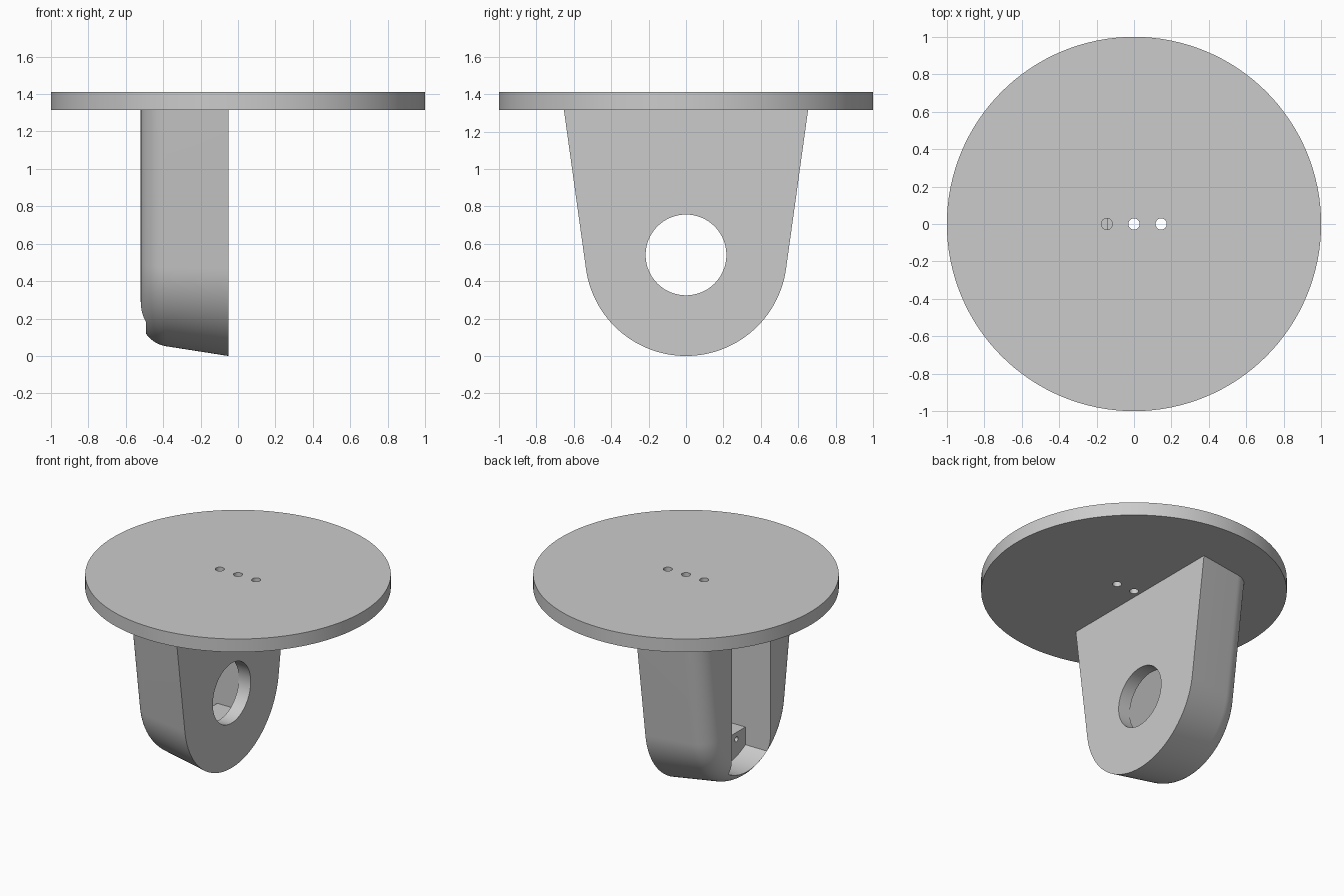
import bpy, bmesh
from math import sin, cos, pi, radians, tan, sqrt, asin

if "Cube" in bpy.data.objects:
    bpy.data.objects.remove(bpy.data.objects["Cube"])

DISC_Z, TOP_Z = 1.315, 1.41
CENTRE_Z = 0.54          # centre of the rounded end and of the bore
TAPER = radians(7.9)     # lean of the bracket sides
DRAFT = radians(8.9)     # narrowing towards the open side
FRONT_X, OPEN_X = -0.05, -0.52
SLOT = 0.22              # half width of the slot

grey = bpy.data.materials.new("plain grey")
grey.use_nodes = True
colour = (0.6, 0.6, 0.6, 1)
grey.diffuse_color = colour
grey.node_tree.nodes["Principled BSDF"].inputs["Base Color"].default_value = colour


def loft(name, rings):
    """Skin a list of closed rings and cap both ends."""
    bm = bmesh.new()
    rows = [[bm.verts.new(p) for p in ring] for ring in rings]
    n = len(rows[0])
    for a, b in zip(rows, rows[1:]):
        for i in range(n):
            j = (i + 1) % n
            bm.faces.new((a[i], a[j], b[j], b[i]))
    bm.faces.new(rows[0])
    bm.faces.new(rows[-1])
    bmesh.ops.recalc_face_normals(bm, faces=bm.faces)
    mesh = bpy.data.meshes.new(name)
    bm.to_mesh(mesh)
    bm.free()
    mesh.materials.append(grey)
    obj = bpy.data.objects.new(name, mesh)
    bpy.context.collection.objects.link(obj)
    return obj


def prism(name, outline, x0, x1):
    return loft(name, [[(x, y, z) for y, z in outline] for x in (x0, x1)])


def circle(r, cy, cz, n):
    return [(cy + r * cos(2 * pi * i / n), cz + r * sin(2 * pi * i / n)) for i in range(n)]


def upright(name, r, y, z0, z1, n):
    return loft(name, [[(a, b, z) for a, b in circle(r, y, 0, n)] for z in (z0, z1)])


def activate(obj):
    bpy.ops.object.select_all(action="DESELECT")
    obj.select_set(True)
    bpy.context.view_layer.objects.active = obj


def cut(obj, cutter):
    activate(obj)
    mod = obj.modifiers.new("cut", "BOOLEAN")
    mod.operation, mod.solver, mod.object = "DIFFERENCE", "EXACT", cutter
    bpy.ops.object.modifier_apply(modifier=mod.name)
    bpy.data.objects.remove(cutter)


def tongue(r, x, n=64):
    """Tapered outline with a round lower end of radius r."""
    pts = []
    for i in range(n + 1):
        a = -TAPER - (pi - 2 * TAPER) * i / n
        pts.append((x, r * cos(a), CENTRE_Z + r * sin(a)))
    top = DISC_Z + 0.005
    half = pts[0][1] + (top - pts[0][2]) * tan(TAPER)
    return [(x, half, top)] + pts + [(x, -half, top)]


# Round top plate with three screw holes
top_plate = upright("top_plate", 1, 0, DISC_Z, TOP_Z, 128)
for y in (-0.145, 0, 0.145):
    cut(top_plate, upright("screw_cutter", 0.03, y, 1, 2, 32))

# Bracket body: drafted sides and a rounded edge on the open side
fillet, steps = 0.16, 12
mid_x = OPEN_X + fillet
edge_x = mid_x - fillet * sin(DRAFT)
edge_r = CENTRE_Z + (edge_x - FRONT_X) * tan(DRAFT)
mid_r = edge_r - fillet * cos(DRAFT)
rings = [tongue(CENTRE_Z, FRONT_X)]
for i in range(steps + 1):
    a = DRAFT + (pi / 2 - DRAFT) * i / steps
    rings.append(tongue(mid_r + fillet * cos(a), mid_x - fillet * sin(a)))
bracket = loft("bracket", rings)

# Slot with a curved floor, leaving a raised step behind the wall
floor_r, step_x, step_z = 0.42, -0.32, 0.31
span = asin(SLOT / floor_r)
floor = []
for i in range(25):
    a = -span + 2 * span * i / 24
    floor.append((floor_r * sin(a), CENTRE_Z - floor_r * cos(a)))
cut(bracket, prism("slot_cutter", floor + [(SLOT, 1.5), (-SLOT, 1.5)], step_x, -0.7))
upper = [(-SLOT, step_z), (SLOT, step_z), (SLOT, 1.5), (-SLOT, 1.5)]
cut(bracket, prism("upper_cutter", upper, -0.145, -0.7))

# Bore through the wall and small blind holes in the step
cut(bracket, prism("bore_cutter", circle(0.216, 0, CENTRE_Z, 64), 0.1, -0.2))
for y in (-0.12, 0.12):
    cut(bracket, prism("pin_cutter", circle(0.018, y, 0.26, 24), -0.2, -0.4))

for obj in (top_plate, bracket):
    activate(obj)
    bpy.ops.object.shade_smooth_by_angle(angle=radians(30))
